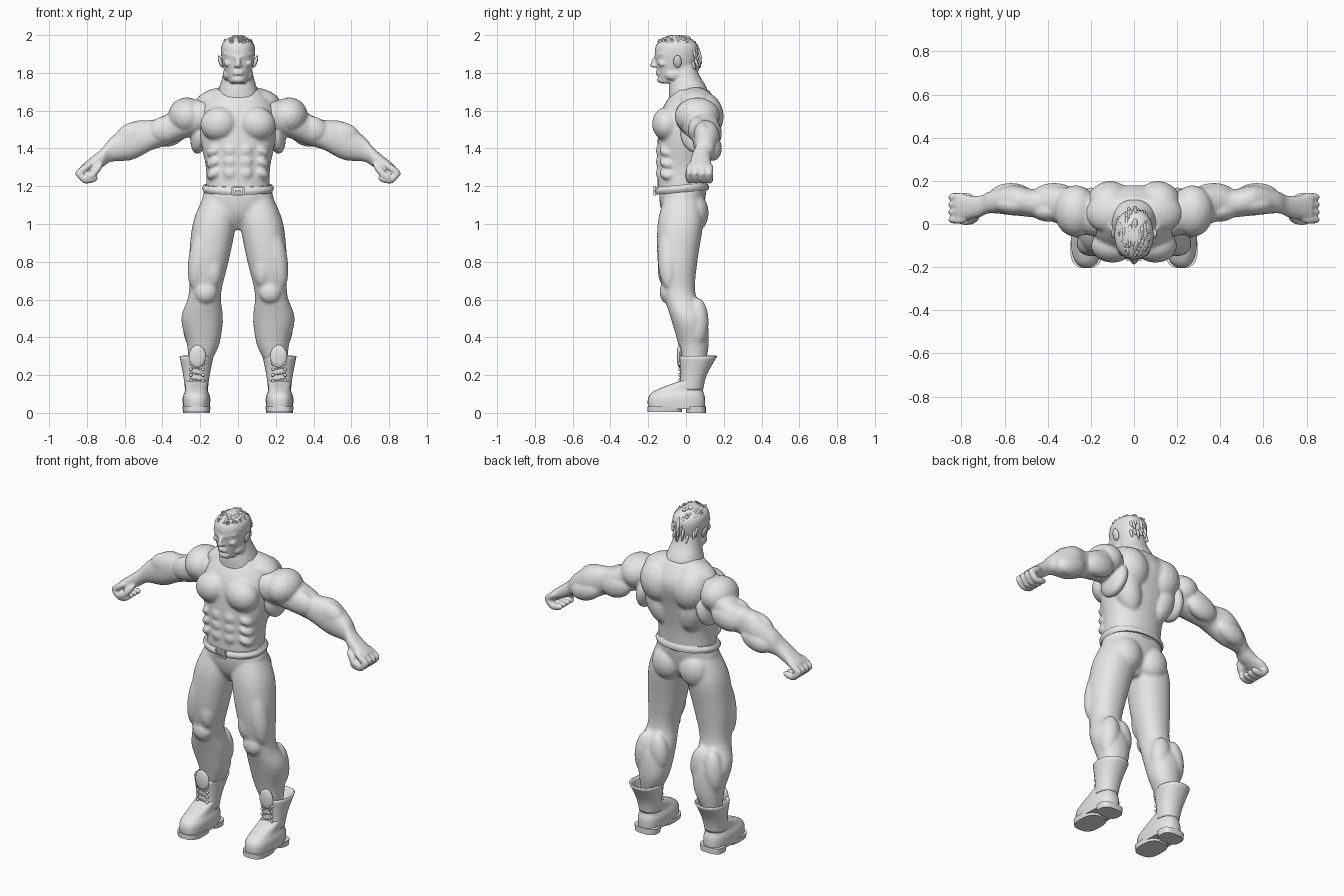
import bpy, bmesh, math, random
from mathutils import Vector, Matrix

if "Cube" in bpy.data.objects:
    bpy.data.objects.remove(bpy.data.objects["Cube"], do_unlink=True)
random.seed(4)

grey = bpy.data.materials.new("plain_grey")
grey.use_nodes = True
grey.diffuse_color = (.8, .8, .8, 1)
grey.node_tree.nodes["Principled BSDF"].inputs["Base Color"].default_value = grey.diffuse_color


def level(z, inner, outer, front, back):
    """Flat slice of an upright part."""
    return Vector((z, inner, outer, front, back))


def girth(z, wide, front, back):
    """Flat slice of an upright part that straddles the middle."""
    return level(z, -wide, wide, front, back)


def chop(x, top, bottom, front, back):
    """Flat slice across a part that runs sideways."""
    return Vector((x, front, back, bottom, top))


def smooth_path(rows, steps=4):
    """Spline through the slices."""
    padded = [rows[0], *rows, rows[-1]]
    for before, start, end, after in zip(padded, padded[1:], padded[2:], padded[3:]):
        for step in range(steps):
            t = step / steps
            yield (start + (end - before) * t / 2
                   + (before * 2 - start * 5 + end * 4 - after) * t * t / 2
                   + (start * 3 - before - end * 3 + after) * t * t * t / 2)
    yield rows[-1]


def loft(bm, *rows, sideways=False, power=2.2, sides=32, capped=True):
    rings = []
    for t, low_a, high_a, low_b, high_b in smooth_path(rows):
        ring = []
        for i in range(sides):
            angle = math.tau * i / sides
            c, s = math.cos(angle), math.sin(angle)
            c = math.copysign(abs(c) ** (2 / power), c)
            s = math.copysign(abs(s) ** (2 / power), s)
            a = (low_a + high_a + c * (high_a - low_a)) / 2
            b = (low_b + high_b + s * (high_b - low_b)) / 2
            ring.append(bm.verts.new((t, a, b) if sideways else (a, b, t)))
        rings.append(ring)
    for low, high in zip(rings, rings[1:]):
        for i in range(sides):
            j = (i + 1) % sides
            bm.faces.new((low[i], low[j], high[j], high[i]))
    if capped:
        bm.faces.new(rings[0][::-1])
        bm.faces.new(rings[-1])


def muscle(bm, at, size, tilt=0):
    """Ellipsoid, tilted in the front plane."""
    turn = Matrix.Rotation(math.radians(tilt), 4, "Y")
    bmesh.ops.create_uvsphere(bm, u_segments=20, v_segments=12, radius=1,
                              matrix=Matrix.Translation(at) @ turn @ Matrix.Diagonal((*size, 1)))


def rod(bm, radius, *points):
    """Chain of rounded sticks."""
    points = [Vector(p) for p in points]
    for start, end in zip(points, points[1:]):
        along = end - start
        place = Matrix.Translation((start + end) / 2) @ along.to_track_quat("Z", "Y").to_matrix().to_4x4()
        size = Matrix.Diagonal((radius, radius, along.length / 2 + radius, 1))
        bmesh.ops.create_uvsphere(bm, u_segments=12, v_segments=8, radius=1, matrix=place @ size)


def block(bm, at, size):
    bmesh.ops.create_cube(bm, size=1, matrix=Matrix.Translation(at) @ Matrix.Diagonal((*size, 1)))


def finish(name, bm, mirror=True, voxel=0, shell=0):
    bmesh.ops.recalc_face_normals(bm, faces=bm.faces)
    mesh = bpy.data.meshes.new(name)
    bm.to_mesh(mesh)
    bm.free()
    mesh.materials.append(grey)
    part = bpy.data.objects.new(name, mesh)
    bpy.context.collection.objects.link(part)
    bpy.ops.object.select_all(action="DESELECT")
    bpy.context.view_layer.objects.active = part
    part.select_set(True)
    bpy.ops.object.shade_smooth_by_angle(angle=math.radians(50))
    if shell:
        part.modifiers.new("Shell", "SOLIDIFY").thickness = shell
    if mirror:
        part.modifiers.new("Mirror", "MIRROR").use_mirror_merge = False
    if voxel:
        fuse = part.modifiers.new("Fuse", "REMESH")
        fuse.mode, fuse.voxel_size, fuse.use_smooth_shade = "VOXEL", voxel, True
        relax = part.modifiers.new("Relax", "SMOOTH")
        relax.factor, relax.iterations = .5, 4


# Sleeveless shirt over the trunk
bm = bmesh.new()
loft(bm, girth(z=1.17, wide=.17, front=-.15, back=.11),
     girth(z=1.3, wide=.17, front=-.15, back=.12),
     girth(z=1.45, wide=.2, front=-.15, back=.15),
     girth(z=1.6, wide=.2, front=-.13, back=.18),
     girth(z=1.71, wide=.13, front=-.06, back=.12))
# Chest, shoulder blade, side of the back, neck slope
muscle(bm, at=(.1, -.1, 1.53), size=(.1, .08, .09), tilt=12)
muscle(bm, at=(.11, .09, 1.57), size=(.11, .11, .13), tilt=15)
muscle(bm, at=(.12, .08, 1.45), size=(.08, .08, .15), tilt=18)
muscle(bm, at=(.11, .05, 1.66), size=(.12, .09, .06), tilt=14)
# Stomach
for row in range(3):
    height = 1.27 + row * .06
    muscle(bm, at=(.04, -.13, height), size=(.04, .03, .04))
    muscle(bm, at=(.12, -.09, height), size=(.05, .05, .03), tilt=30)
finish("shirt", bm, voxel=.009)

# Arms with clenched fists
bm = bmesh.new()
loft(bm, chop(x=.17, top=1.66, bottom=1.48, front=-.06, back=.14),
     chop(x=.26, top=1.65, bottom=1.46, front=-.04, back=.16),
     chop(x=.4, top=1.57, bottom=1.41, front=.02, back=.18),
     chop(x=.46, top=1.55, bottom=1.39, front=.03, back=.16),
     chop(x=.56, top=1.54, bottom=1.34, front=.04, back=.18),
     chop(x=.67, top=1.46, bottom=1.33, front=.05, back=.15),
     chop(x=.72, top=1.4, bottom=1.3, front=.03, back=.13),
     chop(x=.83, top=1.31, bottom=1.25, front=.01, back=.14), sideways=True)
# Shoulder, armpit, biceps, triceps, forearm
muscle(bm, at=(.27, .06, 1.57), size=(.1, .12, .1), tilt=25)
muscle(bm, at=(.2, .07, 1.48), size=(.05, .1, .11), tilt=-10)
muscle(bm, at=(.39, .06, 1.5), size=(.09, .05, .07), tilt=15)
muscle(bm, at=(.37, .14, 1.48), size=(.1, .05, .07), tilt=15)
muscle(bm, at=(.55, .09, 1.47), size=(.1, .05, .07), tilt=15)
muscle(bm, at=(.57, .14, 1.4), size=(.1, .05, .06), tilt=20)
# Fingers and thumb
for finger in range(4):
    y = .02 + finger * .035
    rod(bm, .02, (.79, y, 1.31), (.845, y, 1.27), (.81, y, 1.23), (.76, y, 1.24))
rod(bm, .02, (.73, .03, 1.31), (.77, .01, 1.26), (.81, .02, 1.24))
finish("arms", bm, voxel=.007)

# Trousers: seat, then a leg
bm = bmesh.new()
loft(bm, girth(z=.97, wide=.04, front=-.07, back=.03),
     girth(z=1.04, wide=.15, front=-.12, back=.08),
     girth(z=1.12, wide=.19, front=-.14, back=.1),
     girth(z=1.2, wide=.17, front=-.14, back=.11))
loft(bm, level(z=.26, inner=.15, outer=.26, front=-.02, back=.1),
     level(z=.36, inner=.1, outer=.27, front=-.04, back=.12),
     level(z=.5, inner=.08, outer=.3, front=-.08, back=.11),
     level(z=.63, inner=.09, outer=.26, front=-.12, back=.05),
     level(z=.8, inner=.05, outer=.26, front=-.15, back=.06),
     level(z=1, inner=.01, outer=.24, front=-.15, back=.09),
     level(z=1.13, inner=0, outer=.19, front=-.12, back=.08))
# Buttock, outer calf, inner calf, knee, thigh
muscle(bm, at=(.09, .05, 1.06), size=(.09, .07, .1))
muscle(bm, at=(.23, .06, .48), size=(.06, .06, .13), tilt=-6)
muscle(bm, at=(.14, .06, .5), size=(.06, .05, .11), tilt=6)
muscle(bm, at=(.17, -.1, .64), size=(.06, .04, .06))
muscle(bm, at=(.2, -.09, .83), size=(.06, .06, .18), tilt=-10)
muscle(bm, at=(.13, -.1, .76), size=(.05, .05, .1))
finish("trousers", bm, voxel=.009)

# Belt, tipped down towards the front, and its buckle
bm = bmesh.new()
loft(bm, girth(z=1.17, wide=.18, front=-.16, back=.12),
     girth(z=1.19, wide=.19, front=-.165, back=.12),
     girth(z=1.21, wide=.18, front=-.155, back=.11), sides=48)
for v in bm.verts:
    v.co.z += v.co.y * .09
finish("belt", bm, mirror=False)
bm = bmesh.new()
middle = Vector((0, -.165, 1.175))
for side in (-1, 1):
    block(bm, middle + Vector((0, 0, side * .02)), (.06, .014, .01))
    block(bm, middle + Vector((side * .03, 0, 0)), (.01, .014, .04))
block(bm, middle, (.03, .014, .01))
finish("buckle", bm, mirror=False)

# Head: neck, then skull
bm = bmesh.new()
loft(bm, girth(z=1.65, wide=.12, front=-.09, back=.12),
     girth(z=1.72, wide=.1, front=-.09, back=.11),
     girth(z=1.79, wide=.08, front=-.08, back=.07),
     girth(z=1.85, wide=.07, front=-.08, back=.05))
loft(bm, girth(z=1.745, wide=.04, front=-.14, back=-.07),
     girth(z=1.8, wide=.07, front=-.15, back=.03),
     girth(z=1.9, wide=.09, front=-.165, back=.065),
     girth(z=1.96, wide=.08, front=-.15, back=.05),
     girth(z=2, wide=.02, front=-.08, back=-.02))
# Nose, lips, chin, brow, cheek, jaw, eye
rod(bm, .014, (0, -.16, 1.88), (0, -.178, 1.84))
muscle(bm, at=(0, -.165, 1.838), size=(.022, .018, .01))
for lip in (1.795, 1.807):
    muscle(bm, at=(0, -.145, lip), size=(.03, .016, .008))
muscle(bm, at=(0, -.13, 1.765), size=(.034, .024, .02))
rod(bm, .014, (.01, -.16, 1.885), (.066, -.125, 1.9))
muscle(bm, at=(.05, -.12, 1.85), size=(.026, .03, .02))
muscle(bm, at=(.06, -.06, 1.79), size=(.02, .05, .03))
muscle(bm, at=(.034, -.142, 1.87), size=(.015, .012, .007))
finish("head", bm, voxel=.0055)

bm = bmesh.new()
muscle(bm, at=(.093, -.045, 1.86), size=(.01, .022, .034), tilt=18)
finish("ears", bm)

# Short hair swept back in locks, reaching down the nape
bm = bmesh.new()
for lock in range(110):
    turn = random.uniform(0, math.tau)
    lift = random.uniform(-.5 if math.sin(turn) > .5 else .6, 1.4)
    flat = math.cos(lift)
    root = Vector((math.cos(turn) * flat * .09, math.sin(turn) * flat * .12 - .05,
                   math.sin(lift) * .1 + 1.895))
    fall = Vector((0, .02, 0)) if lift > .7 else Vector((0, .01, -.03))
    rod(bm, .008, root - fall / 2, root + fall)
finish("hair", bm, mirror=False)

# Boots: rounded foot, sole with separate heel, flared open shaft
bm = bmesh.new()
loft(bm, level(z=.02, inner=.15, outer=.29, front=-.2, back=.1),
     level(z=.08, inner=.147, outer=.293, front=-.2, back=.1),
     level(z=.12, inner=.16, outer=.28, front=-.16, back=.09),
     level(z=.17, inner=.16, outer=.28, front=-.03, back=.09), power=2.6)
finish("boot_feet", bm)
bm = bmesh.new()
for front, back, base in ((-.205, -.02, .006), (0, .105, 0)):
    loft(bm, level(base, inner=.15, outer=.29, front=front, back=back),
         level(.035, inner=.145, outer=.295, front=front, back=back), power=2.8)
finish("boot_soles", bm)
bm = bmesh.new()
loft(bm, level(z=.12, inner=.16, outer=.28, front=-.04, back=.09),
     level(z=.2, inner=.15, outer=.29, front=-.03, back=.11),
     level(z=.3, inner=.13, outer=.31, front=-.04, back=.165), capped=False)
finish("boot_shafts", bm, shell=.008)

# Tongue, laces and eyelets
bm = bmesh.new()
muscle(bm, at=(.215, -.035, .3), size=(.045, .014, .06))
finish("boot_tongues", bm)
bm = bmesh.new()
for row in range(5):
    z = .14 + row * .03
    left, right = Vector((.185, -.033, z)), Vector((.25, -.033, z))
    rod(bm, .004, left, right + Vector((0, 0, .012)))
    for eyelet in (left, right):
        muscle(bm, eyelet, size=(.009, .007, .009))
finish("boot_laces", bm)
